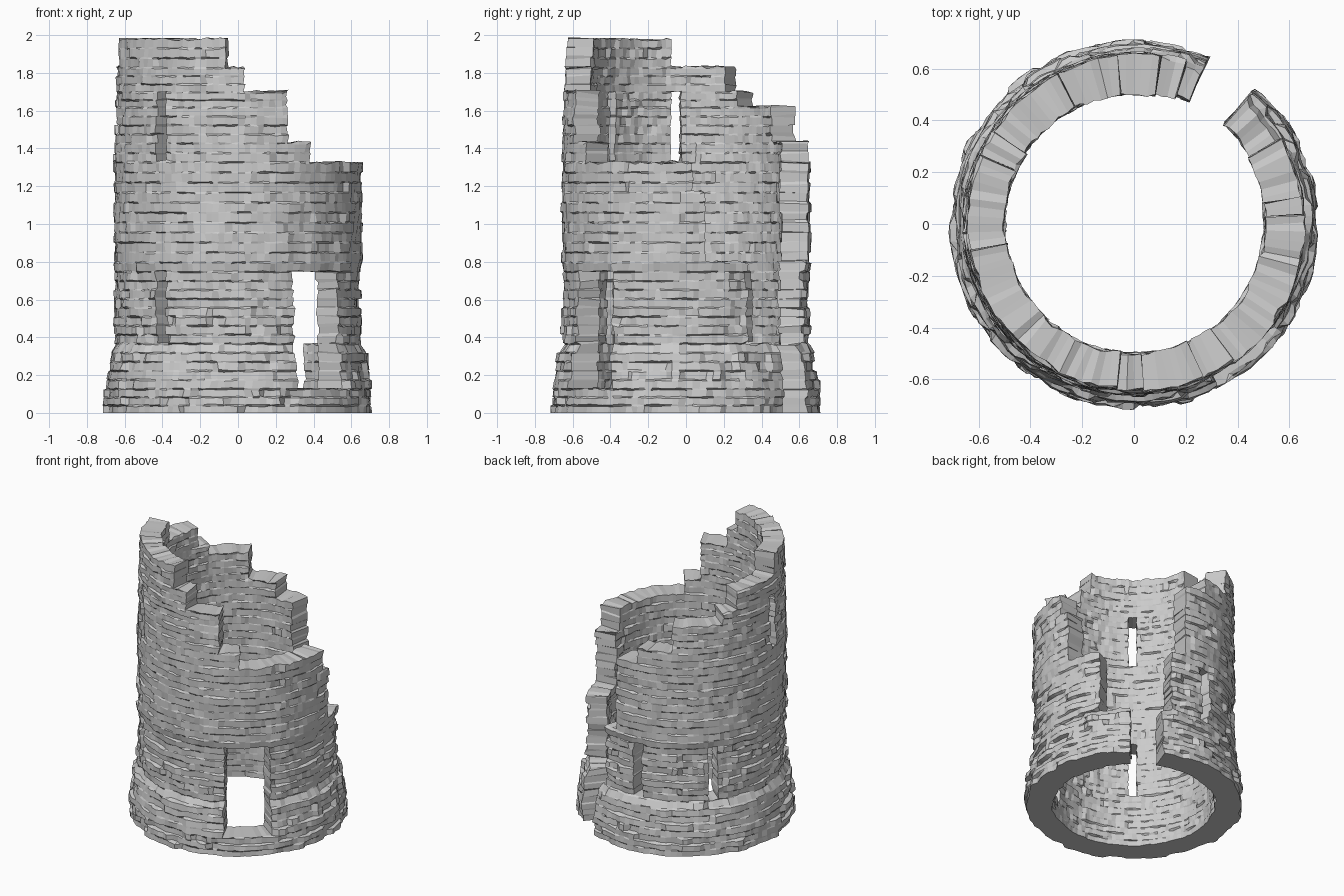
import bpy, bmesh, math, random

if "Cube" in bpy.data.objects:
    bpy.data.objects.remove(bpy.data.objects["Cube"])
random.seed(7)

N = 120                      # wall columns, 3 degrees each
STEP = 360 / N

# broken skyline: (end angle, wall height), counter-clockwise from +x
SKYLINE = [(3, 1.32), (9, 1.17), (30, 0.80), (48, 0.35), (66, 0), (72, 0.35),
           (81, 0.80), (96, 1.32), (117, 1.43), (147, 1.62), (156, 1.71),
           (189, 1.83), (264, 1.985), (273, 1.83), (294, 1.71), (306, 1.43),
           (360, 1.32)]

# openings: start angle, end angle, bottom, top
OPENINGS = [(297, 324, 0.13, 0.75),                                   # doorway
            (93, 99, 0.37, 0.75), (138, 144, 0.37, 0.75),             # low slits
            (228, 234, 0.37, 0.75),
            (183, 189, 1.33, 1.70), (228, 234, 1.33, 1.70)]           # high slits

# wall profile: z, outer radius, inner radius
PROFILE = [(0, 0.703, 0.53), (0.12, 0.698, 0.525), (0.34, 0.668, 0.52),
           (0.36, 0.648, 0.52), (0.74, 0.645, 0.515), (0.77, 0.656, 0.51),
           (1.3, 0.652, 0.505), (2, 0.638, 0.50)]


def wall_radii(z):
    for a, b in zip(PROFILE, PROFILE[1:]):
        if z <= b[0]:
            t = (z - a[0]) / (b[0] - a[0])
            return a[1] + t * (b[1] - a[1]), a[2] + t * (b[2] - a[2])
    return PROFILE[-1][1:]


def filled(i, k):
    """Is there masonry in column i between levels k and k+1?"""
    if k < 0 or k >= len(levels) - 1:
        return False
    a = (i % N + 0.5) * STEP
    z = (levels[k] + levels[k + 1]) / 2
    height = next(h for end, h in SKYLINE if a < end)
    if z > height - 0.004:
        return False
    return not any(a0 < a < a1 and z0 < z < z1 for a0, a1, z0, z1 in OPENINGS)


# stone courses: each has a bottom level and a top level just below the next
keys = [0, 0.13, 0.37, 0.75, 0.80, 1.17, 1.33, 1.43, 1.62, 1.70, 1.83, 1.985]
levels = []
for a, b in zip(keys, keys[1:]):
    n = max(1, round((b - a) / 0.05))
    for j in range(n):
        levels += [a + (b - a) * j / n, a + (b - a) * (j + 1) / n - 0.008]

# stones of random length in each course stand out by random amounts
relief = []
for c in range(len(levels) // 2):
    z = levels[2 * c]
    rough = 0.016 if z < 0.75 else 0.009
    course_shift = random.uniform(-1, 1) * (0.007 if z < 0.75 else 0.003)
    row = []
    while len(row) < N:
        r_out = course_shift + random.uniform(-rough, rough)
        r_in = random.uniform(-0.008, 0.008)
        row += [(r_out, r_in)] * random.choice((2, 2, 3, 4))
    relief.append(row[:N])

bm = bmesh.new()
cache = {}


def vert(i, k, side):
    i %= N
    key = (i, k, side)
    if key not in cache:
        z = levels[k]
        r = wall_radii(z)[side] + relief[k // 2][i][side] + random.uniform(-0.004, 0.004)
        a = math.radians(i * STEP + random.uniform(-0.6, 0.6))
        dz = 0 if k == 0 else random.uniform(-0.0035, 0.0035)
        if z > 0.3 and not (filled(i, k) and filled(i - 1, k)):
            dz += random.uniform(-0.006, 0.01)          # ragged tops
        cache[key] = bm.verts.new((r * math.cos(a), r * math.sin(a), z + dz))
    return cache[key]


def quad(*corners):
    bm.faces.new([vert(*c) for c in corners])


# wall shell: faces wherever masonry meets air
for i in range(N):
    for k in range(len(levels) - 1):
        if not filled(i, k):
            continue
        j, m = i + 1, k + 1
        quad((i, k, 0), (j, k, 0), (j, m, 0), (i, m, 0))
        quad((j, k, 1), (i, k, 1), (i, m, 1), (j, m, 1))
        if not filled(i, k + 1):
            quad((i, m, 0), (j, m, 0), (j, m, 1), (i, m, 1))
        if not filled(i, k - 1):
            quad((j, k, 0), (i, k, 0), (i, k, 1), (j, k, 1))
        if not filled(i + 1, k):
            quad((j, k, 0), (j, k, 1), (j, m, 1), (j, m, 0))
        if not filled(i - 1, k):
            quad((i, k, 1), (i, k, 0), (i, m, 0), (i, m, 1))

mesh = bpy.data.meshes.new("ruined_tower_wall")
bm.to_mesh(mesh)
bm.free()
wall = bpy.data.objects.new("ruined_tower_wall", mesh)
bpy.context.collection.objects.link(wall)
